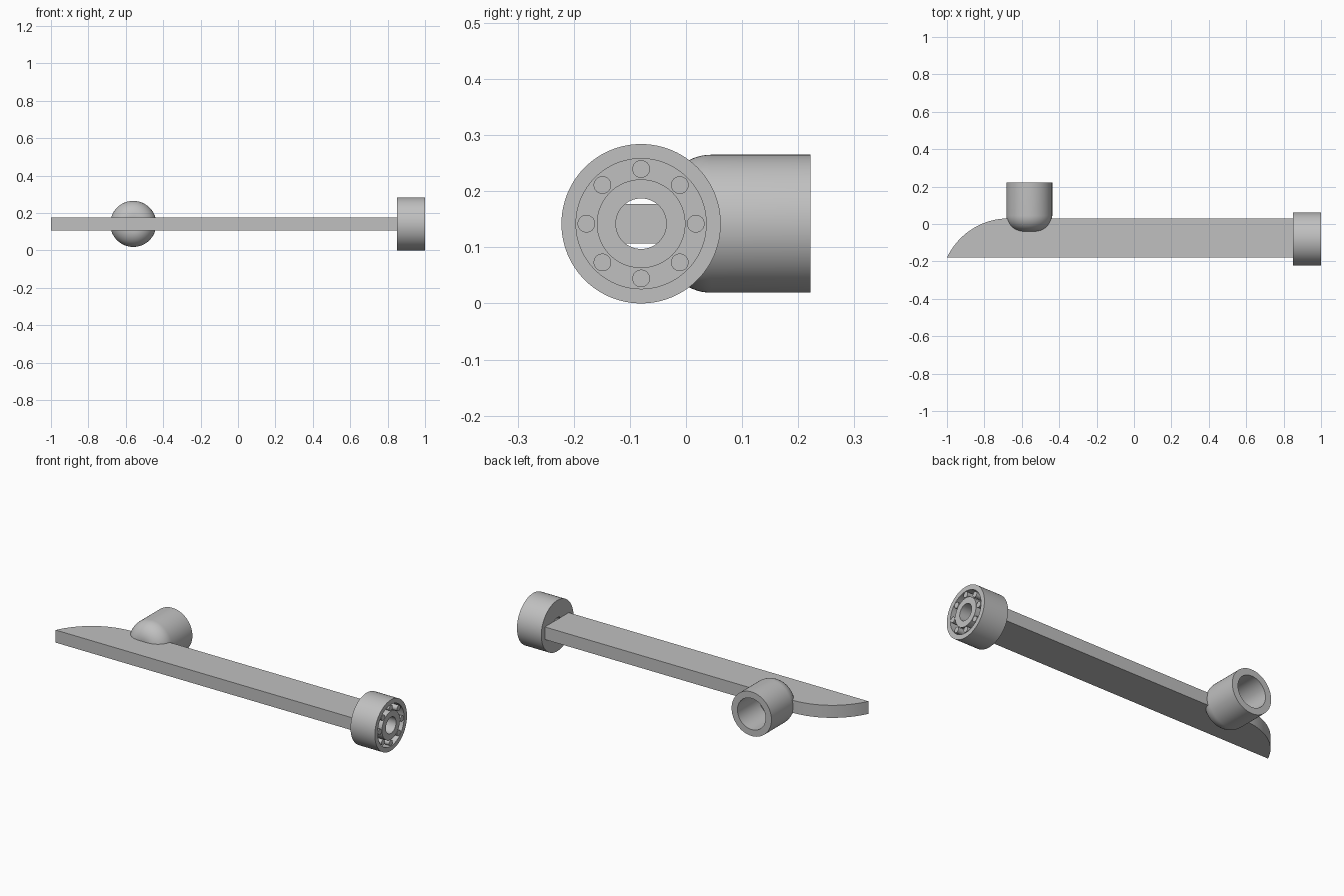
import bpy, bmesh, math
from mathutils import Matrix, Vector

cube = bpy.data.objects.get("Cube")
if cube:
    bpy.data.objects.remove(cube, do_unlink=True)

grey = bpy.data.materials.new("plain grey")
grey.use_nodes = True
COLOR = (0.53, 0.53, 0.53, 1)
grey.diffuse_color = COLOR
grey.node_tree.nodes["Principled BSDF"].inputs["Base Color"].default_value = COLOR

MID_Z = 0.142
HUB_Y = -0.08


def finish(name, bm):
    bmesh.ops.recalc_face_normals(bm, faces=bm.faces)
    mesh = bpy.data.meshes.new(name)
    bm.to_mesh(mesh)
    bm.free()
    mesh.materials.append(grey)
    obj = bpy.data.objects.new(name, mesh)
    bpy.context.collection.objects.link(obj)
    bpy.ops.object.select_all(action='DESELECT')
    obj.select_set(True)
    bpy.context.view_layer.objects.active = obj
    bpy.ops.object.shade_smooth_by_angle(angle=math.radians(30))
    return obj


def lathe(name, profile, axis, origin, closed, steps=96):
    """Spin (radius, position) points about the x or y axis through origin."""
    bm = bmesh.new()
    along = Vector((1, 0, 0)) if axis == 'X' else Vector((0, 1, 0))
    verts = [bm.verts.new(Vector(origin) + along * p + Vector((0, 0, r))) for r, p in profile]
    edges = [bm.edges.new(pair) for pair in zip(verts, verts[1:])]
    if closed:
        edges.append(bm.edges.new((verts[-1], verts[0])))
    bmesh.ops.spin(bm, geom=verts + edges, cent=origin, axis=along,
                   angle=math.tau, steps=steps, use_merge=False)
    bmesh.ops.remove_doubles(bm, verts=bm.verts, dist=0.00005)
    return finish(name, bm)


# Flat arm with one end swept to a point by a circular arc
LEFT, RIGHT, FRONT, BACK = -1.0, 0.85, -0.18, 0.03
tangent_x = -0.67
run, rise = tangent_x - LEFT, BACK - FRONT
radius = (run ** 2 + rise ** 2) / (2 * rise)
sweep = math.asin(run / radius)
outline = [(LEFT, FRONT), (RIGHT, FRONT), (RIGHT, BACK)]
for i in range(24):
    a = sweep * i / 24
    outline.append((tangent_x - radius * math.sin(a), BACK - radius * (1 - math.cos(a))))
bm = bmesh.new()
base = bm.faces.new([bm.verts.new((x, y, 0.107)) for x, y in outline])
top = bmesh.ops.extrude_face_region(bm, geom=[base])
bmesh.ops.translate(bm, vec=(0, 0, 0.07),
                    verts=[v for v in top["geom"] if isinstance(v, bmesh.types.BMVert)])
finish("arm", bm)

# Hollow socket with a rounded closed end
R, FILLET, TIP, MOUTH = 0.123, 0.085, -0.04, 0.222
profile = [(0, TIP)]
for i in range(17):
    a = math.pi / 2 * i / 16
    profile.append((R - FILLET + FILLET * math.sin(a), TIP + FILLET * (1 - math.cos(a))))
profile += [(R, MOUTH), (0.087, MOUTH), (0.087, 0.034), (0, 0.034)]
lathe("socket", profile, 'Y', (-0.56, 0, MID_Z), False)

# Bearing housing: outer ring, recessed groove and bored inner ring
OUT, GROOVE_OUT, GROOVE_IN, BORE = 0.142, 0.116, 0.079, 0.045
FACE, FLOOR = 1.0, 0.88
lathe("bearing_housing",
      [(BORE, RIGHT), (OUT, RIGHT), (OUT, FACE), (GROOVE_OUT, FACE), (GROOVE_OUT, FLOOR),
       (GROOVE_IN, FLOOR), (GROOVE_IN, FACE), (BORE, FACE)],
      'X', (0, HUB_Y, MID_Z), True)

# Eight rollers in the groove
bm = bmesh.new()
length = FACE - FLOOR
for i in range(8):
    a = math.tau * i / 8
    place = Matrix.Translation((FLOOR + length / 2, HUB_Y + 0.0975 * math.cos(a),
                                MID_Z + 0.0975 * math.sin(a)))
    bmesh.ops.create_cone(bm, cap_ends=True, segments=32, radius1=0.0157, radius2=0.0157,
                          depth=length, matrix=place @ Matrix.Rotation(math.pi / 2, 4, 'Y'))
finish("rollers", bm)
